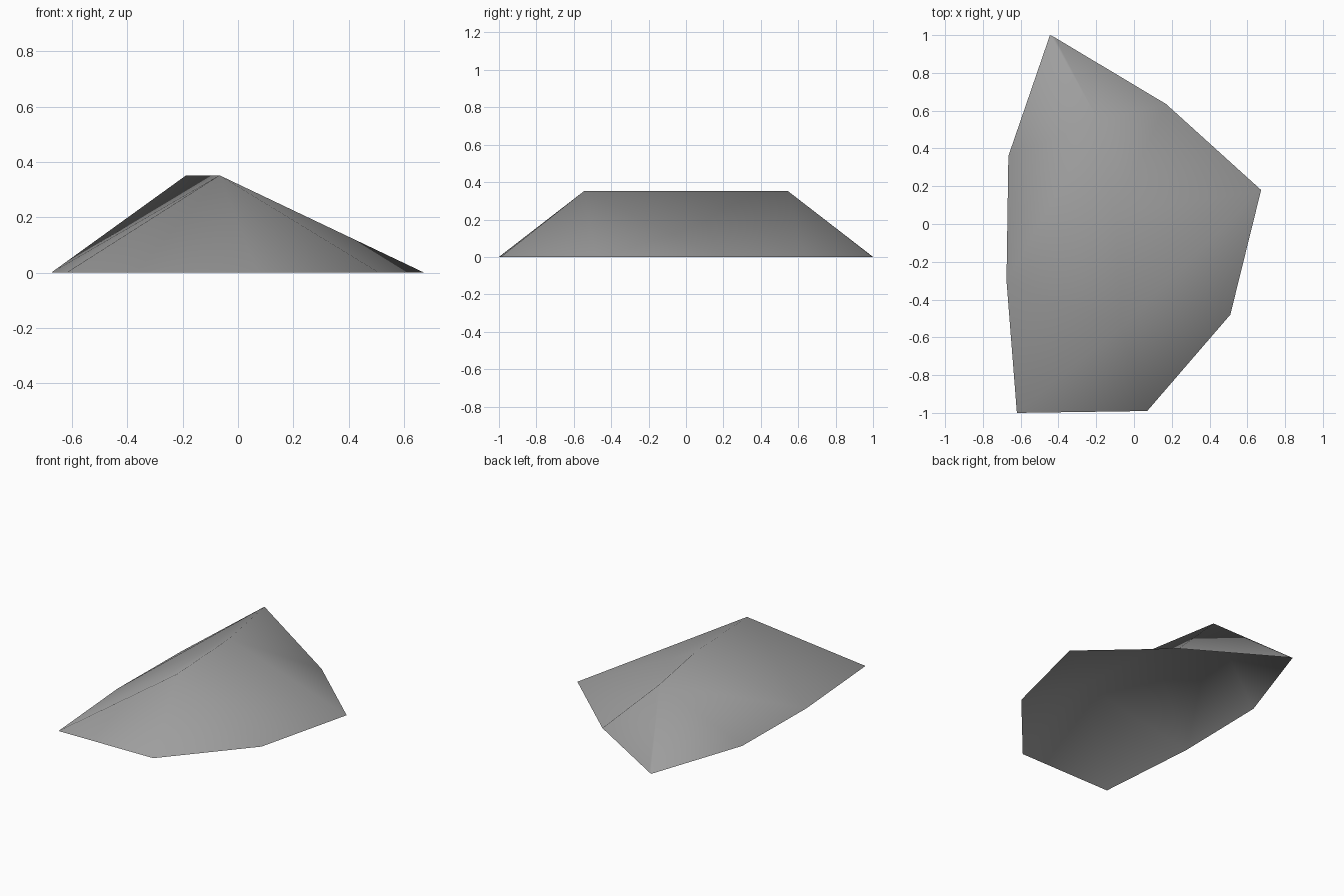
import bpy
import bmesh

old = bpy.data.objects.get("Cube")
if old:
    bpy.data.objects.remove(old, do_unlink=True)

# Plain stone colour
stone = bpy.data.materials.new("stone_grey")
stone.use_nodes = True
grey = (0.34, 0.34, 0.34, 1.0)
stone.diffuse_color = grey
bsdf = next(n for n in stone.node_tree.nodes if n.type == 'BSDF_PRINCIPLED')
bsdf.inputs["Base Color"].default_value = grey

# Ground outline, counter-clockwise from above, with a narrow blunt back tip
outline = [(0.17, 0.635), (-0.42, 0.988), (-0.445, 1.0), (-0.665, 0.36),
           (-0.675, -0.3), (-0.62, -1.0), (0.07, -0.99), (0.51, -0.48),
           (0.673, 0.18)]
shoulder = 4        # outline point where the left flank meets the ground
corner = 8          # outline point where the right flank meets the ground
height = 0.352

bm = bmesh.new()
foot = [bm.verts.new((x, y, 0)) for x, y in outline]
# Level ridge with a slight bend in the middle
back_peak, ridge_mid, front_peak = [
    bm.verts.new((x, y, height))
    for x, y in [(-0.187, 0.545), (-0.10, 0.05), (-0.067, -0.545)]]

# Slopes rising to the ridge, the base stays open
for i, v in enumerate(foot):
    if i < shoulder:
        peak = back_peak
    elif i < corner:
        peak = front_peak
    else:
        peak = ridge_mid
    bm.faces.new((v, foot[(i + 1) % len(foot)], peak))

# Flanks along both sides of the ridge
bm.faces.new((front_peak, foot[corner], ridge_mid))
bm.faces.new((ridge_mid, foot[0], back_peak))
bm.faces.new((back_peak, foot[shoulder], ridge_mid))
bm.faces.new((ridge_mid, foot[shoulder], front_peak))

for f in bm.faces:
    f.smooth = True

mesh = bpy.data.meshes.new("rock_mound")
bm.to_mesh(mesh)
bm.free()
mesh.materials.append(stone)
mound = bpy.data.objects.new("rock_mound", mesh)
bpy.context.scene.collection.objects.link(mound)
